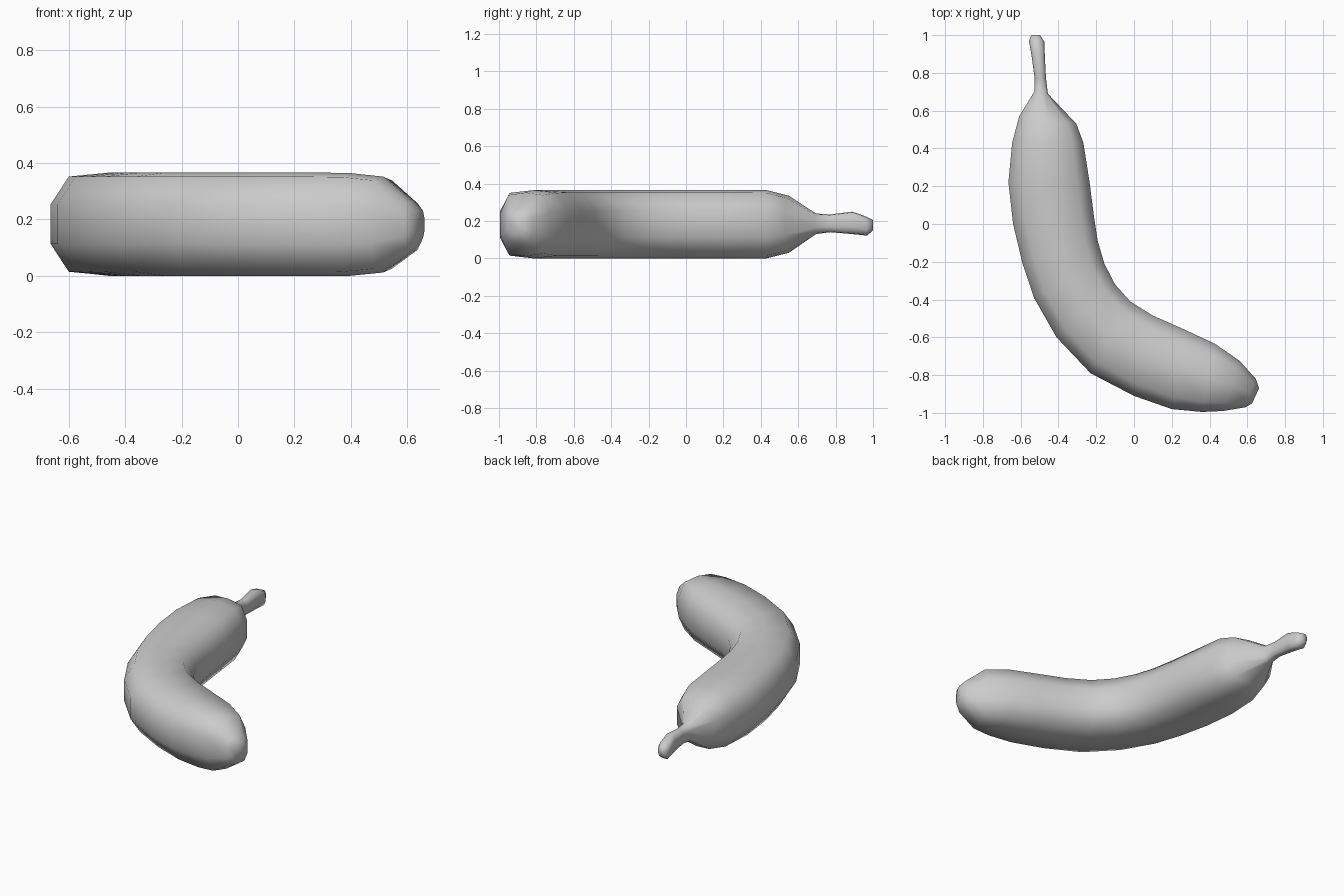
import bpy, bmesh
from mathutils import Vector

# Stations from stem tip to blossom end: outer x, y, inner x, y, z low, z high
STATIONS = [
    (-0.543, 1.00, -0.497, 1.00, 0.15, 0.205),
    (-0.556, 0.97, -0.475, 0.965, 0.122, 0.222),
    (-0.542, 0.89, -0.472, 0.89, 0.13, 0.25),
    (-0.526, 0.77, -0.466, 0.77, 0.14, 0.235),
    (-0.528, 0.70, -0.456, 0.69, 0.13, 0.24),
    (-0.608, 0.57, -0.305, 0.53, 0.03, 0.335),
    (-0.645, 0.43, -0.268, 0.43, 0.0, 0.365),
    (-0.665, 0.22, -0.235, 0.22, 0.0, 0.367),
    (-0.64, 0.00, -0.212, 0.04, 0.0, 0.367),
    (-0.59, -0.21, -0.192, -0.09, 0.0, 0.367),
    (-0.53, -0.39, -0.157, -0.21, 0.0, 0.367),
    (-0.41, -0.60, -0.10, -0.32, 0.0, 0.367),
    (-0.23, -0.79, -0.02, -0.41, 0.0, 0.367),
    (0.00, -0.91, 0.10, -0.485, 0.0, 0.367),
    (0.20, -0.98, 0.27, -0.56, 0.0, 0.367),
    (0.36, -0.995, 0.43, -0.635, 0.0, 0.365),
    (0.47, -0.99, 0.56, -0.725, 0.012, 0.352),
    (0.59, -0.97, 0.645, -0.82, 0.085, 0.265),
    (0.625, -0.95, 0.662, -0.87, 0.13, 0.235),
]

# Ten-sided cross-section (side, height), flat on the flanks
SECTION = [(-1, -0.38), (-0.70, -0.92), (0, -1), (0.70, -0.92), (1, -0.38),
           (1, 0.38), (0.70, 0.92), (0, 1), (-0.70, 0.92), (-1, 0.38)]

# Loft the skin through the stations
bm = bmesh.new()
rings = []
for ox, oy, ix, iy, lo, hi in STATIONS:
    outer, inner = Vector((ox, oy, 0)), Vector((ix, iy, 0))
    mid, half = (outer + inner) / 2, (inner - outer) / 2
    rings.append([bm.verts.new(mid + half * s + Vector((0, 0, (lo + hi) / 2 + h * (hi - lo) / 2)))
                  for s, h in SECTION])
n = len(SECTION)
for a, b in zip(rings, rings[1:]):
    for i in range(n):
        j = (i + 1) % n
        bm.faces.new((a[i], a[j], b[j], b[i]))
bm.faces.new(rings[0])
bm.faces.new(rings[-1])
bmesh.ops.recalc_face_normals(bm, faces=bm.faces)

mesh = bpy.data.meshes.new("banana")
bm.to_mesh(mesh)
bm.free()
banana = bpy.data.objects.new("banana", mesh)
bpy.context.collection.objects.link(banana)
mesh.shade_smooth()
